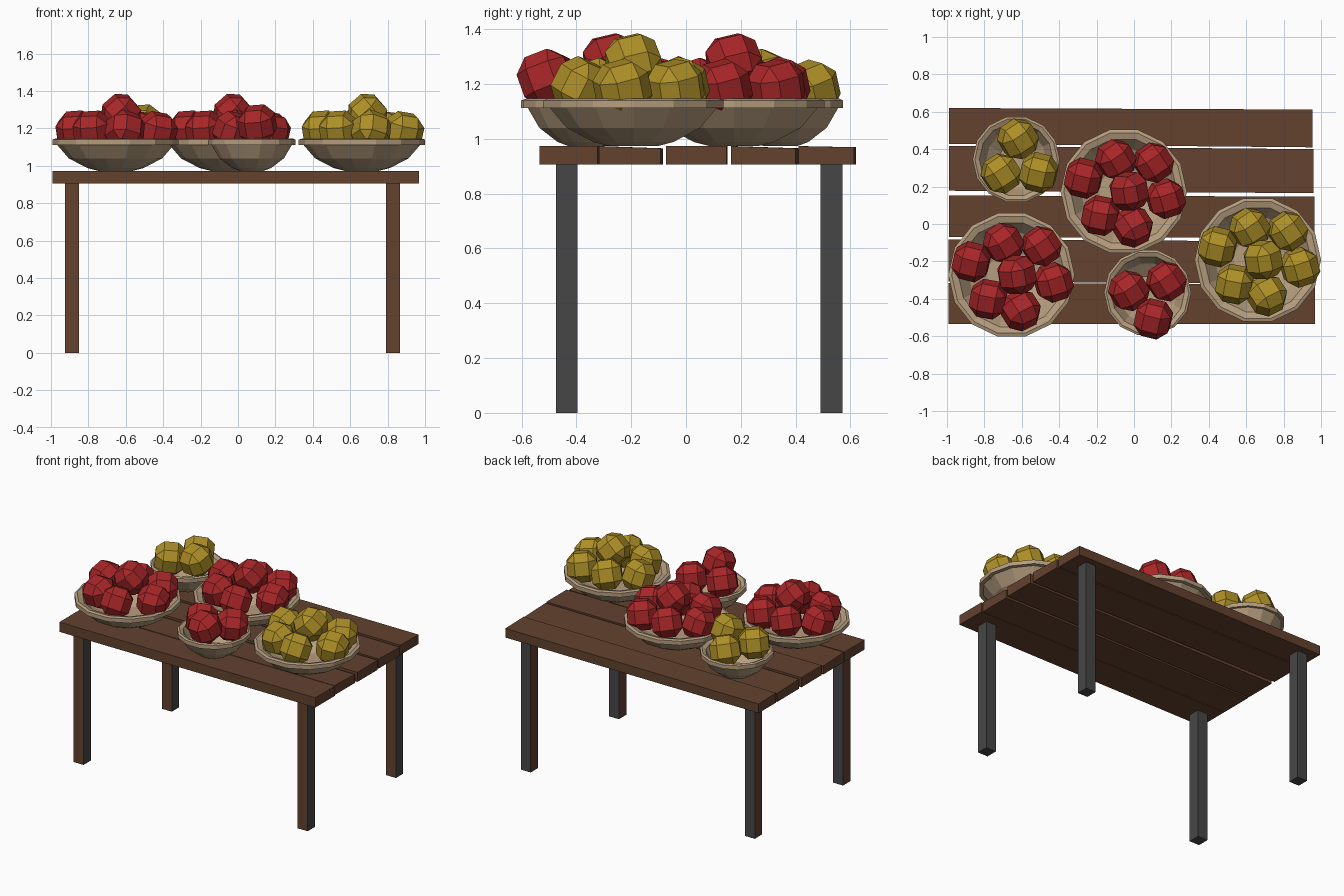
import bpy, bmesh, math, random
from mathutils import Matrix, Vector, Euler

if "Cube" in bpy.data.objects:
    bpy.data.objects.remove(bpy.data.objects["Cube"])

random.seed(4)


def material(name, rgb):
    m = bpy.data.materials.new(name)
    m.diffuse_color = (*rgb, 1)
    m.use_nodes = True
    m.node_tree.nodes["Principled BSDF"].inputs["Base Color"].default_value = m.diffuse_color
    return m


WOOD = material("brown wood", (0.125, 0.054, 0.028))
IRON = material("dark grey", (0.062, 0.062, 0.062))
CLAY = material("tan bowl", (0.47, 0.34, 0.21))
RED = material("red fruit", (0.39, 0.019, 0.021))
YELLOW = material("yellow fruit", (0.42, 0.275, 0.02))


def finish(name, bm, mats):
    bmesh.ops.recalc_face_normals(bm, faces=bm.faces[:])
    me = bpy.data.meshes.new(name)
    bm.to_mesh(me)
    bm.free()
    for m in mats:
        me.materials.append(m)
    ob = bpy.data.objects.new(name, me)
    bpy.context.collection.objects.link(ob)
    return ob


# Table planks: (y0, y1 at left end), (y0, y1 at right end), x0, x1, drop of back edge
planks = [
    ((-0.535, -0.315), (-0.535, -0.322), -0.993, 0.967, 0.0),
    ((-0.308, -0.083), (-0.318, -0.093), -0.993, 0.960, 0.008),
    ((-0.070, 0.152), (-0.073, 0.147), -0.990, 0.965, 0.0),
    ((0.178, 0.418), (0.165, 0.400), -0.990, 0.960, 0.008),
    ((0.428, 0.620), (0.410, 0.612), -0.990, 0.955, 0.004),
]
for i, (l, r, x0, x1, drop) in enumerate(planks):
    bm = bmesh.new()
    rings = []
    for x, (a, b) in ((x0, l), (x1, r)):
        rings.append([bm.verts.new(c) for c in (
            (x, a, 0.906), (x, b, 0.906), (x, b, 0.973 - drop), (x, a, 0.973))])
    bm.faces.new(rings[0])
    bm.faces.new(rings[1])
    for k in range(4):
        n = (k + 1) % 4
        bm.faces.new((rings[0][k], rings[0][n], rings[1][n], rings[1][k]))
    finish(f"table_plank_{i + 1}", bm, [WOOD])

# Legs: brown on the front and left faces, grey elsewhere
for side, x in (("left", -0.888), ("right", 0.828)):
    for end, y in (("front", -0.435), ("back", 0.53)):
        bm = bmesh.new()
        bmesh.ops.create_cube(bm, size=1, matrix=Matrix.Translation((x, y, 0.454))
                              @ Matrix.Diagonal((0.076, 0.08, 0.908, 1)))
        bm.normal_update()
        for f in bm.faces:
            f.material_index = 0 if min(f.normal.x, f.normal.y) < -0.5 else 1
        finish(f"{end}_{side}_leg", bm, [WOOD, IRON])

# Bowl profile, radius relative to the big bowl: outside, rim, inside
PROFILE = [(0.09, 0.973), (0.15, 0.988), (0.25, 1.04), (0.312, 1.112), (0.338, 1.112),
           (0.338, 1.14), (0.32, 1.146), (0.285, 1.135), (0.23, 1.06), (0.13, 1.01)]
SIDES = 14


def bowl(name, x, y, scale):
    bm = bmesh.new()
    rings = []
    for r, z in PROFILE:
        rings.append([bm.verts.new((x + r * scale * math.cos(t), y + r * scale * math.sin(t), z))
                      for t in (math.tau * k / SIDES for k in range(SIDES))])
    for a, b in zip(rings, rings[1:]):
        for k in range(SIDES):
            n = (k + 1) % SIDES
            bm.faces.new((a[k], a[n], b[n], b[k]))
    bm.faces.new(rings[0])
    bm.faces.new(rings[-1])
    finish(name, bm, [CLAY])


# Faceted fruit: a cube with wide chamfers
def fruit(name, loc, rot, mat):
    bm = bmesh.new()
    bmesh.ops.create_cube(bm, size=0.188)
    bmesh.ops.bevel(bm, geom=bm.edges[:], offset=0.05, segments=1, affect='EDGES')
    bm.transform(Matrix.Translation(loc) @ rot.to_matrix().to_4x4())
    finish(name, bm, [mat])


BIG = [(-0.042, 0.17, 1.19), (0.16, 0.153, 1.185), (-0.215, 0.07, 1.19), (0.03, 0.0, 1.278),
       (0.225, -0.04, 1.185), (-0.125, -0.13, 1.19), (0.05, -0.19, 1.19)]
SMALL_BACK = [(0.01, 0.11, 1.18), (-0.08, -0.075, 1.185), (0.12, -0.07, 1.222)]
SMALL_FRONT = [(-0.1, 0.01, 1.185), (0.1, 0.06, 1.18), (0.03, -0.14, 1.222)]
ROTS = [Euler([random.uniform(0, 1.5) for _ in range(3)]) for _ in range(7)]

for name, x, y, s, mat, pile in (
        ("left", -0.655, -0.272, 1, RED, BIG),
        ("middle", -0.055, 0.175, 1, RED, BIG),
        ("right", 0.662, -0.192, 1, YELLOW, BIG),
        ("small_back", -0.63, 0.345, 0.69, YELLOW, SMALL_BACK),
        ("small_front", 0.073, -0.367, 0.69, RED, SMALL_FRONT)):
    bowl(f"{name}_bowl", x, y, s)
    for i, p in enumerate(pile):
        fruit(f"{name}_fruit_{i + 1}", Vector((x, y, 0)) + Vector(p), ROTS[i], mat)
